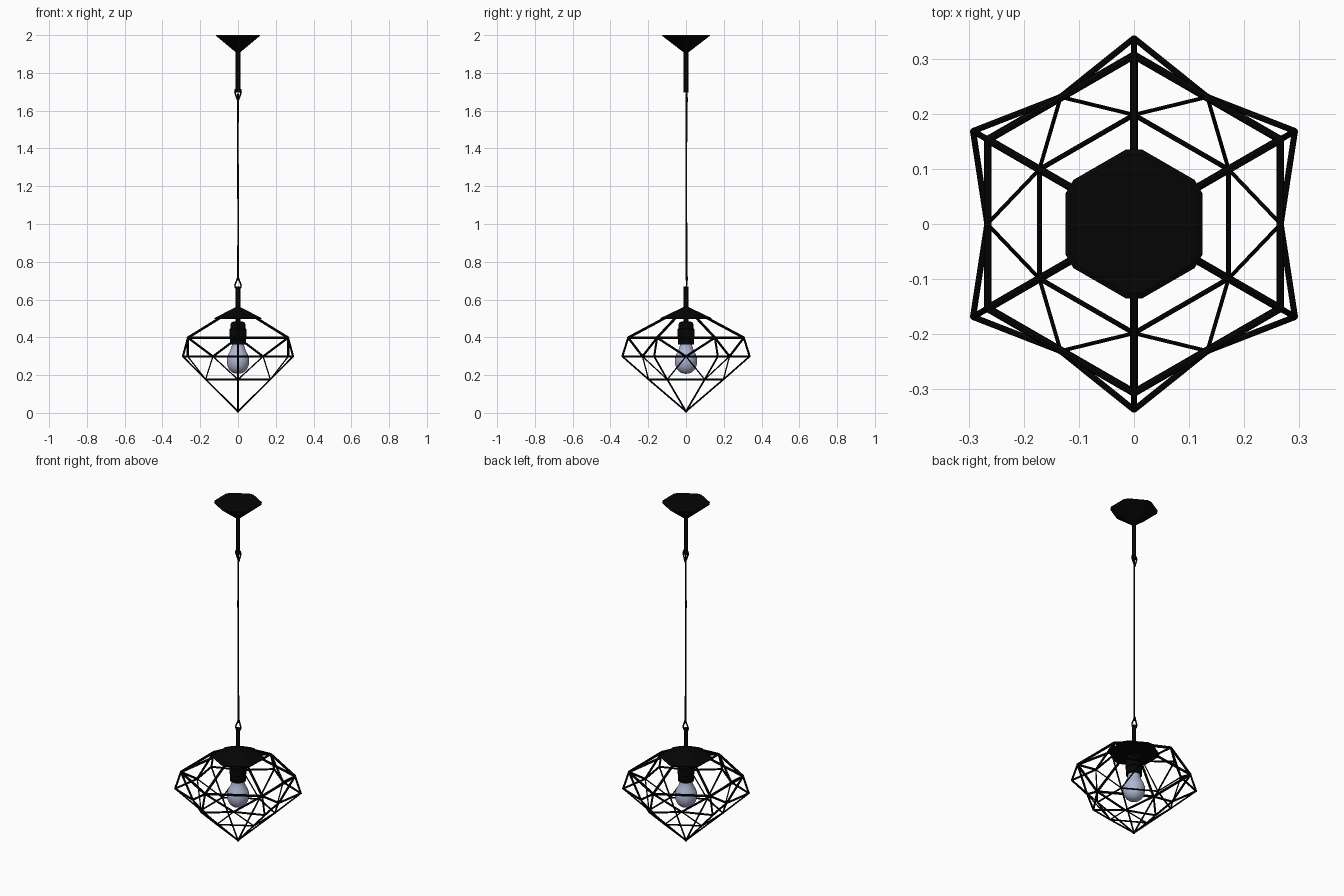
import bpy
import bmesh
from math import sin, cos, pi, radians
from mathutils import Vector

cube = bpy.data.objects.get("Cube")
if cube:
    bpy.data.objects.remove(cube)


def make_material(name, rgb, roughness):
    mat = bpy.data.materials.new(name)
    mat.use_nodes = True
    color = (*rgb, 1)
    mat.diffuse_color = color
    bsdf = mat.node_tree.nodes["Principled BSDF"]
    bsdf.inputs["Base Color"].default_value = color
    bsdf.inputs["Roughness"].default_value = roughness
    return mat


black = make_material("matte black metal", (0.0015, 0.0015, 0.0015), 0.6)
glass = make_material("pale blue glass", (0.43, 0.47, 0.65), 0.4)


def finish(name, bm, mat, smooth=False):
    bmesh.ops.recalc_face_normals(bm, faces=bm.faces)
    mesh = bpy.data.meshes.new(name)
    bm.to_mesh(mesh)
    bm.free()
    mesh.materials.append(mat)
    obj = bpy.data.objects.new(name, mesh)
    bpy.context.collection.objects.link(obj)
    if smooth:
        bpy.ops.object.select_all(action='DESELECT')
        obj.select_set(True)
        bpy.context.view_layer.objects.active = obj
        bpy.ops.object.shade_smooth_by_angle(angle=radians(40))
    return obj


def loft(name, rings, mat, smooth=False):
    """Bridge rings of points and close both ends."""
    bm = bmesh.new()
    loops = [[bm.verts.new(p) for p in ring] for ring in rings]
    n = len(loops[0])
    for low, high in zip(loops, loops[1:]):
        for i in range(n):
            j = (i + 1) % n
            bm.faces.new((low[i], low[j], high[j], high[i]))
    bm.faces.new(loops[0])
    bm.faces.new(loops[-1])
    return finish(name, bm, mat, smooth)


def lathe(name, profile, mat, sides=24):
    rings = [[(r * cos(2 * pi * i / sides), r * sin(2 * pi * i / sides), z)
              for i in range(sides)] for r, z in profile]
    return loft(name, rings, mat, True)


def blunt_hexagon(radius, z):
    """Hexagon with clipped corners, one corner facing the front."""
    return [(radius * cos(radians(a + d)), radius * sin(radians(a + d)), z)
            for a in range(30, 390, 60) for d in (-6, 6)]


def strut(bm, a, b, width, sides=8):
    a, b = Vector(a), Vector(b)
    turn = (b - a).to_track_quat('Z', 'Y').to_matrix().to_4x4()
    turn.translation = (a + b) / 2
    bmesh.ops.create_cone(bm, cap_ends=True, segments=sides, radius1=width / 2,
                          radius2=width / 2, depth=(b - a).length, matrix=turn)


def ring_points(radius, z, start):
    return [Vector((radius * cos(radians(start + 60 * i)),
                    radius * sin(radians(start + 60 * i)), z)) for i in range(6)]


# Ceiling canopy and shade cap: blunt hexagonal pyramids
loft("ceiling_canopy", [blunt_hexagon(0.012, 1.908), blunt_hexagon(0.127, 1.996),
                        blunt_hexagon(0.127, 2.0)], black)
loft("shade_cap", [blunt_hexagon(0.136, 0.497), blunt_hexagon(0.136, 0.502),
                   blunt_hexagon(0.014, 0.56)], black)

# Stems
lathe("upper_stem", [(0.012, 1.695), (0.012, 1.92)], black, 16)
lathe("lower_stem", [(0.012, 0.47), (0.012, 0.67)], black, 16)

# Hanging cord, very slightly slack, with a knotted tail at its lower end
bm = bmesh.new()
path = [(0, 0.003, 0.70), (0.001, 0.002, 1.05), (-0.001, 0.002, 1.4), (0, 0.003, 1.69)]
for a, b in zip(path, path[1:]):
    strut(bm, a, b, 0.009)
strut(bm, (0.001, 0.005, 0.71), (0.002, 0.003, 0.86), 0.007)
finish("hanging_cord", bm, black, True)

# Teardrop hooks joining the cord to the stems
for name, base, tip in (("upper_hook", 1.715, 1.648), ("lower_hook", 0.66, 0.72)):
    bm = bmesh.new()
    mid = base + (tip - base) * 0.25
    outline = [(-0.013, 0.001, base), (-0.017, 0.003, mid), (0, 0.007, tip),
               (0.017, 0.003, mid), (0.013, 0.001, base)]
    for a, b in zip(outline, outline[1:] + outline[:1]):
        strut(bm, a, b, 0.008)
    finish(name, bm, black, True)

# Faceted wire cage
cap_corners = ring_points(0.11, 0.503, 30)
crown = ring_points(0.306, 0.398, 30)
girdle = ring_points(0.337, 0.299, 30)
waist = ring_points(0.266, 0.299, 60)
pavilion = ring_points(0.198, 0.177, 30)
point = Vector((0, 0, 0.008))

cage = bmesh.new()
for i in range(6):
    j = (i + 1) % 6
    for a, b, width in (
            (cap_corners[i], crown[i], 0.014),
            (crown[i], crown[j], 0.014),
            (crown[i], girdle[i], 0.011),
            (crown[i], waist[i], 0.012),
            (crown[j], waist[i], 0.012),
            (girdle[i], waist[i], 0.011),
            (girdle[j], waist[i], 0.011),
            (girdle[i], pavilion[i], 0.009),
            (waist[i], pavilion[i], 0.007),
            (waist[i], pavilion[j], 0.007),
            (pavilion[i], pavilion[j], 0.009),
            (pavilion[i], point, 0.009)):
        strut(cage, a, b, width)
# Round joints where the struts meet
for joints, radius in ((crown, 0.007), (girdle, 0.006), (waist, 0.006),
                       (pavilion, 0.005), ([point], 0.008)):
    for p in joints:
        ball = bmesh.ops.create_icosphere(cage, subdivisions=1, radius=radius)
        bmesh.ops.translate(cage, verts=ball["verts"], vec=p)
finish("wire_cage", cage, black, True)

# Lamp socket and bulb
lathe("lamp_socket", [(0.026, 0.483), (0.036, 0.478), (0.040, 0.465), (0.041, 0.446),
                      (0.046, 0.443), (0.046, 0.405), (0.043, 0.402),
                      (0.043, 0.363)], black)
lathe("light_bulb", [(0.032, 0.385), (0.033, 0.355), (0.041, 0.33), (0.053, 0.308),
                     (0.059, 0.288), (0.059, 0.268), (0.055, 0.246), (0.045, 0.227),
                     (0.030, 0.214), (0.014, 0.208), (0.002, 0.207)], glass, 32)
